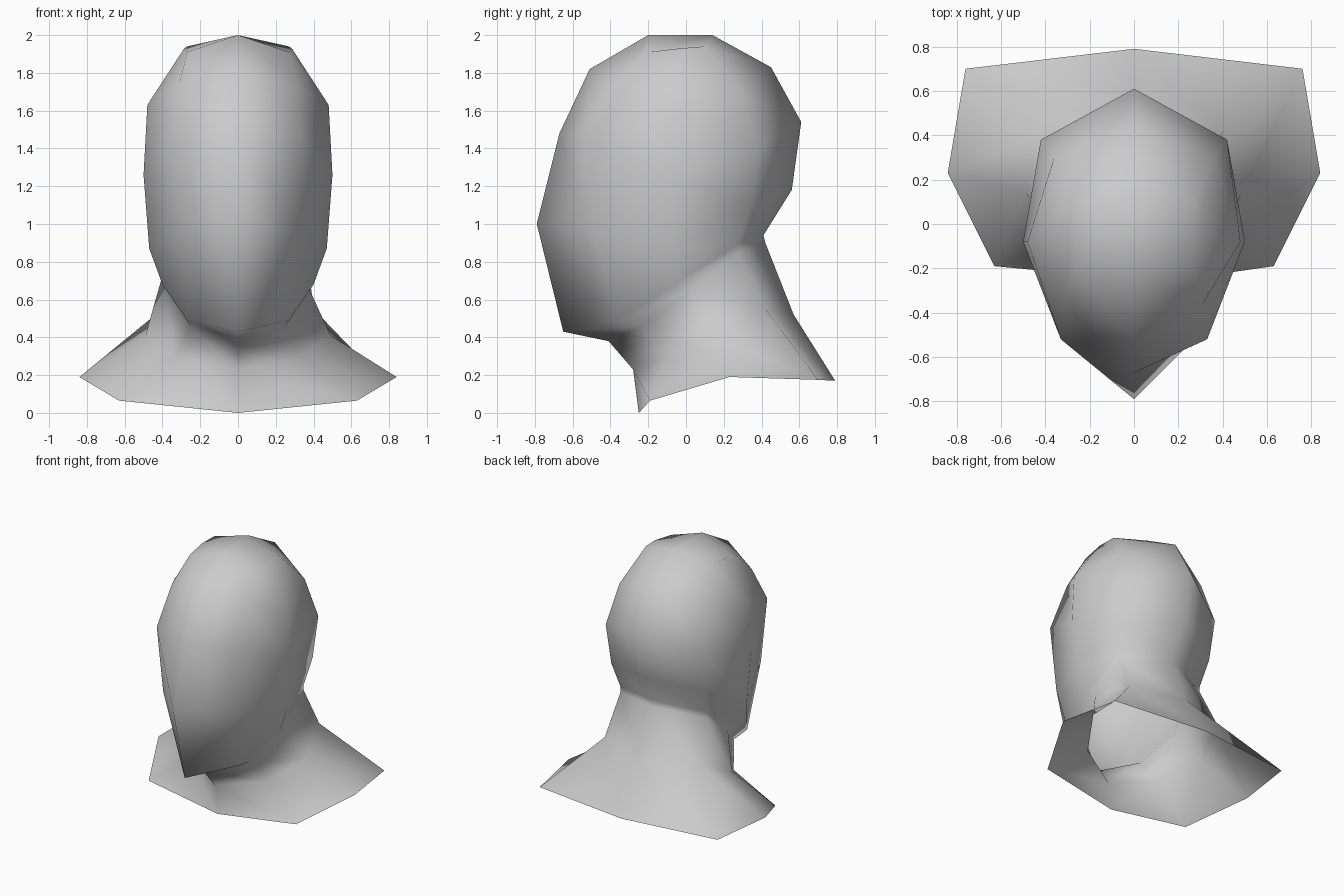
import bpy, bmesh

if "Cube" in bpy.data.objects:
    bpy.data.objects.remove(bpy.data.objects["Cube"], do_unlink=True)

# Half cross-sections from crown to shoulders: front, front side, side, back side, back
SECTIONS = [
    [(0, -.20, 2.0), (.27, -.20, 1.91), (.285, -.03, 1.93), (.27, .10, 1.94), (0, .14, 2.0)],      # crown
    [(0, -.51, 1.82), (.31, -.36, 1.74), (.48, -.08, 1.63), (.36, .30, 1.70), (0, .45, 1.83)],     # upper skull
    [(0, -.67, 1.48), (.33, -.52, 1.46), (.50, -.08, 1.26), (.42, .38, 1.40), (0, .61, 1.54)],     # brow
    [(0, -.79, 1.0), (.29, -.50, .97), (.47, -.07, .87), (.40, .34, 1.09), (0, .56, 1.18)],        # face
    [(0, -.65, .43), (.27, -.36, .49), (.40, -.06, .68), (.37, .27, .89), (0, .41, .94)],          # jaw
    [(0, -.41, .38), (.25, -.23, .46), (.38, .03, .65), (.365, .28, .85), (0, .42, .90)],          # throat
    [(0, -.28, .23), (.33, -.11, .29), (.49, .14, .41), (.40, .42, .55), (0, .57, .52)],           # neck base
    [(0, -.25, 0), (.63, -.19, .065), (.84, .23, .19), (.76, .70, .175), (0, .79, .17)],           # shoulders
]


def full_ring(half):
    """Close a half section by mirroring its side points across x = 0."""
    return half + [(-x, y, z) for x, y, z in reversed(half[1:-1])]


# Bridge the sections into one skin, open underneath
bm = bmesh.new()
rings = [[bm.verts.new(p) for p in full_ring(s)] for s in SECTIONS]
for upper, lower in zip(rings, rings[1:]):
    for i in range(8):
        j = (i + 1) % 8
        bm.faces.new((upper[i], lower[i], lower[j], upper[j]))

# Crown cap, split along the centre line
cap = rings[0]
bm.faces.new(cap[:5])
bm.faces.new(cap[4:] + cap[:1])
for f in bm.faces:
    f.smooth = True

mesh = bpy.data.meshes.new("head_and_shoulders")
bm.to_mesh(mesh)
bm.free()
bust = bpy.data.objects.new("head_and_shoulders", mesh)
bpy.context.collection.objects.link(bust)

# Plain grey surface
grey = bpy.data.materials.new("light_grey")
grey.use_nodes = True
colour = (.6, .6, .6, 1)
grey.diffuse_color = colour
grey.node_tree.nodes["Principled BSDF"].inputs["Base Color"].default_value = colour
mesh.materials.append(grey)
